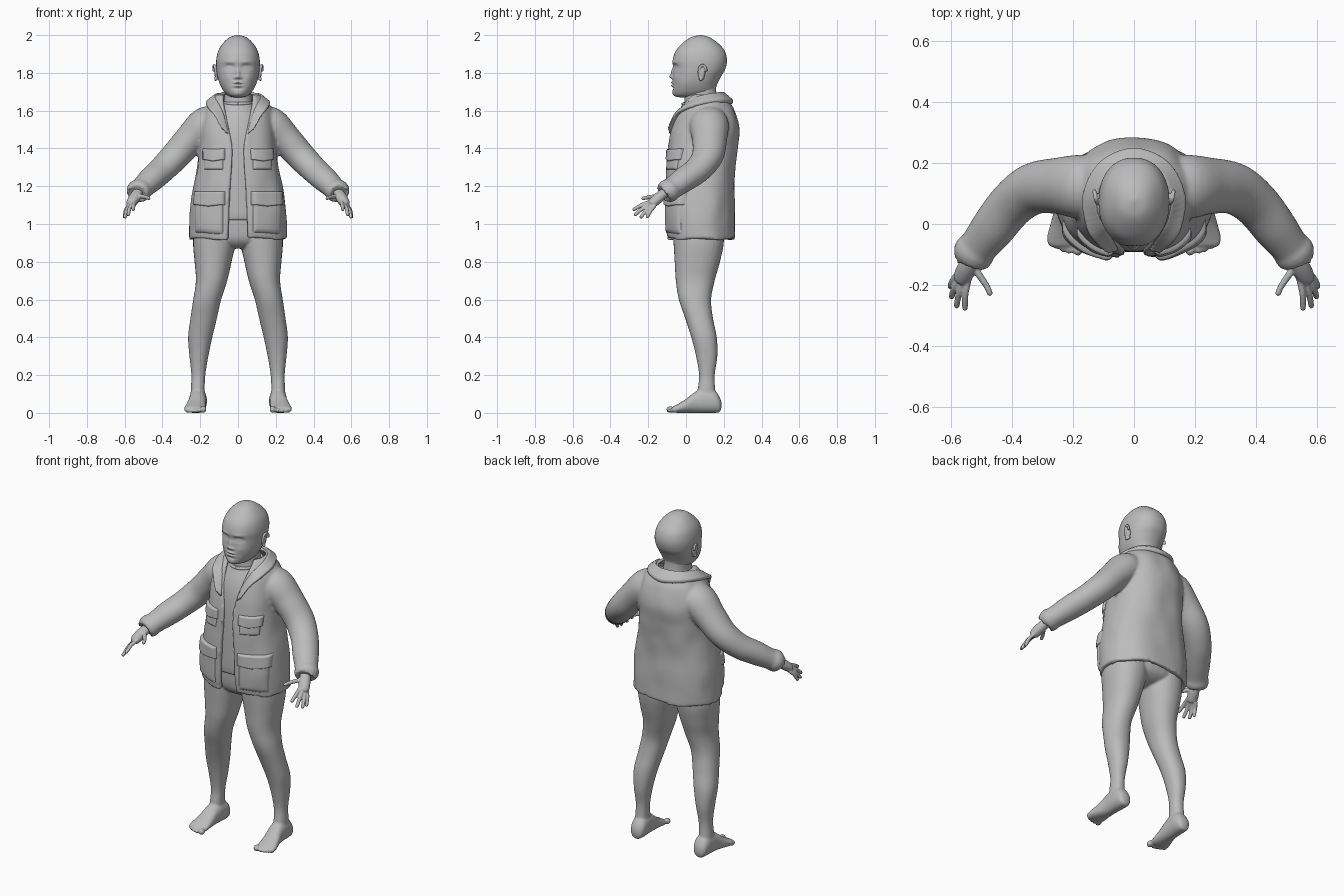
import bpy, bmesh, math
from math import sin, cos, pi, asin, exp, copysign
from mathutils import Vector, noise

if "Cube" in bpy.data.objects:
    bpy.data.objects.remove(bpy.data.objects["Cube"])

grey = bpy.data.materials.new("plain_grey")
grey.use_nodes = True
grey.diffuse_color = (0.5, 0.5, 0.5, 1)
grey.node_tree.nodes["Principled BSDF"].inputs["Base Color"].default_value = (0.5, 0.5, 0.5, 1)


def spline(keys, steps=6):
    """Catmull-Rom samples through a list of equal-length tuples."""
    out, last = [], len(keys) - 1
    for i in range(last):
        p = [keys[max(0, min(last, i + k))] for k in (-1, 0, 1, 2)]
        for j in range(steps):
            t = j / steps
            out.append(tuple(0.5 * (2 * b + (c - a) * t + (2 * a - 5 * b + 4 * c - d) * t * t
                                    + (3 * b - a - 3 * c + d) * t ** 3) for a, b, c, d in zip(*p)))
    return out + [tuple(keys[-1])]


def skin(name, rings, closed=True):
    """Bridge rings of points; closed rings also get end caps."""
    bm = bmesh.new()
    vs = [[bm.verts.new(p) for p in r] for r in rings]
    n = len(vs[0])
    for a, b in zip(vs, vs[1:]):
        for i in range(n if closed else n - 1):
            j = (i + 1) % n
            bm.faces.new((a[i], a[j], b[j], b[i]))
    if closed:
        bm.faces.new(vs[0])
        bm.faces.new(vs[-1])
    bmesh.ops.recalc_face_normals(bm, faces=bm.faces)
    me = bpy.data.meshes.new(name)
    bm.to_mesh(me)
    bm.free()
    ob = bpy.data.objects.new(name, me)
    bpy.context.collection.objects.link(ob)
    me.materials.append(grey)
    me.shade_smooth()
    return ob


def oval(t, e):
    """Superellipse direction; t = 0 points to the front."""
    return (copysign(abs(sin(t)) ** (2 / e), sin(t)), -copysign(abs(cos(t)) ** (2 / e), cos(t)))


def loft(name, keys, s=1, axis="z", e=2.2, n=32, steps=6):
    """Oval loft; keys are (position, centre x, half width, low, high)."""
    rings = []
    for p, c, r, lo, hi in spline(keys, steps):
        ring = []
        for i in range(n):
            u, v = oval(2 * pi * i / n, e)
            x, w = s * (c + r * u), (lo + hi) / 2 + (hi - lo) / 2 * v
            ring.append((x, w, p) if axis == "z" else (x, p, w))
        rings.append(ring)
    return skin(name, rings)


def tube(name, keys, s=1, wide=1.0, n=20, steps=6):
    """Round tube along (x, y, z, radius) keys."""
    pts = spline(keys, steps)
    rings = []
    for i, p in enumerate(pts):
        a, b = pts[max(0, i - 1)], pts[min(len(pts) - 1, i + 1)]
        d = (Vector(b[:3]) - Vector(a[:3])).normalized()
        side = d.cross((0, 0, 1)).normalized()
        up = side.cross(d)
        ring = [Vector(p[:3]) + p[3] * (side * wide * cos(2 * pi * k / n) + up * sin(2 * pi * k / n))
                for k in range(n)]
        rings.append([(s * q.x, q.y, q.z) for q in ring])
    return skin(name, rings)


def finger(points, r, s, name="finger"):
    ends = [tuple(p) + (r * (1.1 - 0.1 * i),) for i, p in enumerate(points)]
    a, b = Vector(points[-2]), Vector(points[-1])
    tip = b + (b - a).normalized() * r * 0.7
    return tube(name, ends + [tuple(tip) + (r * 0.3,)], s, n=12)


def ball(name, loc, size):
    keys = [(loc[2] - size[2] * cos(a), loc[0], size[0] * sin(a),
             loc[1] - size[1] * sin(a), loc[1] + size[1] * sin(a))
            for a in [0.15 + (pi - 0.3) * i / 8 for i in range(9)]]
    return loft(name, keys, e=2, n=16, steps=2)


def fuse(name, parts, voxel, smooth=4):
    """Join overlapping parts into one smooth skin."""
    bpy.ops.object.select_all(action="DESELECT")
    for o in parts:
        o.select_set(True)
    bpy.context.view_layer.objects.active = parts[0]
    if len(parts) > 1:
        bpy.ops.object.join()
    ob = bpy.context.view_layer.objects.active
    ob.name = name
    m = ob.modifiers.new("Remesh", "REMESH")
    m.mode, m.voxel_size, m.use_smooth_shade = "VOXEL", voxel, True
    m = ob.modifiers.new("Smooth", "SMOOTH")
    m.factor, m.iterations = 0.5, smooth
    return ob


# Head with a softly sculpted face
head = loft("head", [(2.0, 0, .008, .07, .085), (1.988, 0, .045, .025, .125), (1.96, 0, .077, -.015, .167),
                     (1.92, 0, .103, -.052, .203), (1.87, 0, .115, -.07, .217), (1.82, 0, .114, -.068, .208),
                     (1.78, 0, .108, -.068, .185), (1.74, 0, .096, -.071, .165), (1.70, 0, .074, -.07, .15),
                     (1.678, 0, .05, -.06, .12), (1.67, 0, .02, -.03, .08)], n=128, steps=12)
# Face bumps: x, z, width, height, depth
FACE = [(.044, 1.832, .026, .014, -.013), (.044, 1.829, .016, .007, .009), (.044, 1.828, .018, .0025, -.003),
        (.045, 1.858, .028, .009, .004), (0, 1.80, .010, .022, .012), (0, 1.779, .012, .010, .016),
        (.016, 1.775, .007, .007, .007), (0, 1.749, .022, .006, .009), (0, 1.733, .019, .006, .008),
        (0, 1.741, .026, .0022, -.006), (0, 1.717, .024, .006, -.006), (0, 1.692, .022, .012, .004),
        (.058, 1.775, .026, .022, .005)]
for v in head.data.vertices:
    if v.co.y < .04:
        for x, z, w, h, d in FACE:
            v.co.y -= d * exp(-((abs(v.co.x) - x) / w) ** 2 - ((v.co.z - z) / h) ** 2)
neck = loft("neck", [(1.79, 0, .07, .01, .165), (1.72, 0, .07, .0, .16), (1.66, 0, .074, -.008, .165),
                     (1.58, 0, .1, -.01, .18)])
fuse("neck", [neck], .008)

# Ears: rim, bowl and lobe
for s in (1, -1):
    rim = [(.118 + .012 * sin(a / 2), .088 - .02 * cos(a), 1.805 + .036 * sin(a), .007)
           for a in [-1.9 + i * .55 for i in range(10)]]
    fuse("ear", [tube("ear_rim", rim, s, n=10, steps=3),
                 ball("ear_bowl", (s * .114, .085, 1.803), (.012, .018, .034)),
                 ball("ear_lobe", (s * .118, .078, 1.768), (.008, .010, .012))], .004, 2)

# Legs, pelvis, feet and toes
parts = [loft("pelvis", [(1.06, 0, .19, -.075, .2), (.98, 0, .205, -.072, .205), (.92, 0, .2, -.062, .2),
                         (.885, 0, .13, -.035, .16), (.87, 0, .06, 0, .1)])]
TOES = [(.184, -.083, .018, .022), (.212, -.083, .012, .016), (.233, -.078, .011, .015),
        (.253, -.07, .011, .014), (.27, -.06, .010, .013)]
for s in (1, -1):
    parts.append(loft("leg", [(1.0, .125, .105, -.07, .2), (.9, .126, .112, -.066, .2), (.8, .132, .098, -.06, .18),
                              (.7, .14, .083, -.054, .152), (.6, .163, .074, -.038, .133), (.5, .182, .07, -.004, .143),
                              (.4, .2, .064, .028, .163), (.3, .207, .05, .053, .166), (.2, .21, .037, .069, .152),
                              (.12, .213, .037, .062, .155), (.05, .213, .04, .06, .165)], s))
    parts.append(loft("foot", [(.188, .21, .012, .03, .055), (.178, .21, .034, .004, .085), (.15, .21, .045, 0, .12),
                               (.1, .212, .046, 0, .13), (.05, .215, .046, 0, .112), (0, .222, .052, 0, .074),
                               (-.045, .228, .058, 0, .046), (-.068, .229, .052, .004, .034),
                               (-.076, .229, .04, .01, .025)], s, "y"))
    parts += [ball("toe", (s * x, y, r), (r * .95, l, r)) for x, y, r, l in TOES]
fuse("legs_and_feet", parts, .0065, 3)

# Undershirt with a crew neckband
loft("undershirt", [(1.645, 0, .08, -.012, .17), (1.62, 0, .1, -.026, .19), (1.55, 0, .14, -.058, .22),
                    (1.45, 0, .17, -.08, .24), (1.3, 0, .185, -.09, .235), (1.1, 0, .205, -.092, .23),
                    (1.03, 0, .21, -.088, .225), (1.02, 0, .2, -.075, .215)], n=48)
band = [(.084 * sin(a), .078 - .094 * cos(a), 1.647 - .012 * cos(a), .008) for a in [2 * pi * i / 24 for i in range(25)]]
tube("neckband", band, n=10, steps=2)

# Jacket shell, open down the front: z, half width, front, back, half gap
E = 2.35
JACKET = spline([(1.685, .115, .005, .2, .088), (1.65, .15, -.015, .225, .084), (1.6, .18, -.045, .255, .074),
                 (1.5, .198, -.083, .284, .05), (1.4, .205, -.1, .274, .032), (1.3, .217, -.106, .262, .035),
                 (1.2, .236, -.109, .257, .043), (1.1, .25, -.111, .26, .048), (1.0, .257, -.109, .258, .052),
                 (.92, .257, -.1, .258, .056)], 8)


def jacket_row(z):
    for a, b in zip(JACKET, JACKET[1:]):
        if a[0] >= z >= b[0]:
            k = (a[0] - z) / (a[0] - b[0])
            return [p + (q - p) * k for p, q in zip(a, b)]
    return JACKET[-1]


def jacket_point(row, t, off):
    z, r, lo, hi, _ = row
    u, v = oval(t, E)
    fold = .006 * noise.noise(Vector((u * 2.5, v * 2.5, z * 7))) if off > -.02 else 0
    hem = .007 * sin(t * 5) * max(0, 1 - (z - .92) / .08)
    return ((r + off + fold) * u, (lo + hi) / 2 + ((hi - lo) / 2 + off + fold) * v, z + hem)


def angle_at(x, r):
    return asin(min(.999, (x / r) ** (E / 2)))


rings = []
for row in JACKET:
    t0 = angle_at(row[4], row[1])
    ts = [t0 + (2 * pi - 2 * t0) * i / 60 for i in range(61)]
    rings.append([jacket_point(row, t, 0) for t in ts] + [jacket_point(row, t, -.026) for t in reversed(ts)])
coat = [skin("jacket", rings)]

# Sleeves with cuffs
SLEEVE = [(.1, .12, 1.545, .075), (.17, .122, 1.525, .095), (.25, .125, 1.45, .084), (.33, .115, 1.362, .077),
          (.4, .065, 1.29, .07), (.46, -.01, 1.235, .066), (.508, -.072, 1.19, .058), (.522, -.09, 1.178, .062),
          (.538, -.11, 1.165, .057), (.54, -.113, 1.163, .04)]
for s in (1, -1):
    coat.append(tube("sleeve", SLEEVE, s, 1.1, 28))
fuse("jacket", coat, .0085, 4)

# Folded collar running into the lapels: top edge and outer low edge
half = [(.052, -.088, 1.49, .085, -.098, 1.5), (.075, -.045, 1.58, .125, -.062, 1.575),
        (.1, -.005, 1.635, .155, -.01, 1.61), (.122, .08, 1.68, .165, .1, 1.64), (.085, .165, 1.695, .11, .205, 1.65)]
back = [(0, .198, 1.698, 0, .25, 1.645)]
path = half + back + [(-a, b, c, -d, e, f) for a, b, c, d, e, f in reversed(half)]
rings = [[(a * .93, b * .97, c - .03), (a * .97, b, c), (a * 1.03, b, c + .004), (d * 1.02, e, f + .012),
          (d, e, f - .006), (d * .85, e * .95, f - .012)] for a, b, c, d, e, f in spline(path, 5)]
fuse("collar", [skin("collar", rings)], .006, 4)


def patch(name, s, x0, x1, z0, z1, lift, drop=0):
    """Raised panel that follows the jacket surface."""
    n, rows = 22, []
    for j in range(n + 1):
        row = []
        for i in range(n + 1):
            u, w = i / n, j / n
            x = x0 + (x1 - x0) * u
            z = z0 + (z1 - z0) * w - drop * (1 - w) * (1 - abs(2 * u - 1))
            r = jacket_row(z)
            edge = min(u, 1 - u, w, 1 - w) * 9
            row.append(jacket_point(r, s * angle_at(x, r[1]), -.008 + (lift + .008) * min(1, edge) ** .5))
        rows.append(row)
    return skin(name, rows, closed=False)


# Chest and hip pockets with flaps
for s in (1, -1):
    patch("chest_pocket", s, .075, .18, 1.285, 1.39, .007)
    patch("chest_pocket_flap", s, .065, .187, 1.34, 1.4, .014, .012)
    patch("hip_pocket", s, .075, .232, .945, 1.15, .009)
    patch("hip_pocket_flap", s, .065, .237, 1.1, 1.175, .016, .012)

# Hands
for s in (1, -1):
    hand = [tube("palm", [(.515, -.085, 1.18, .026), (.534, -.12, 1.16, .026), (.55, -.15, 1.135, .028),
                          (.566, -.18, 1.108, .024), (.57, -.188, 1.1, .012)], s, 1.15),
            finger([(.53, -.135, 1.15), (.502, -.175, 1.145), (.482, -.205, 1.14), (.472, -.228, 1.136)], .0115, s, "thumb")]
    for base, tip in [((.543, -.182, 1.118), (.554, -.276, 1.077)), ((.558, -.185, 1.108), (.581, -.268, 1.05)),
                      ((.57, -.178, 1.1), (.598, -.238, 1.037)), ((.578, -.165, 1.097), (.602, -.205, 1.038))]:
        a, b = Vector(base), Vector(tip)
        hand.append(finger([a, a.lerp(b, .5) + Vector((.004, 0, .006)), b], .0105, s))
    fuse("hand", hand, .004, 3)
